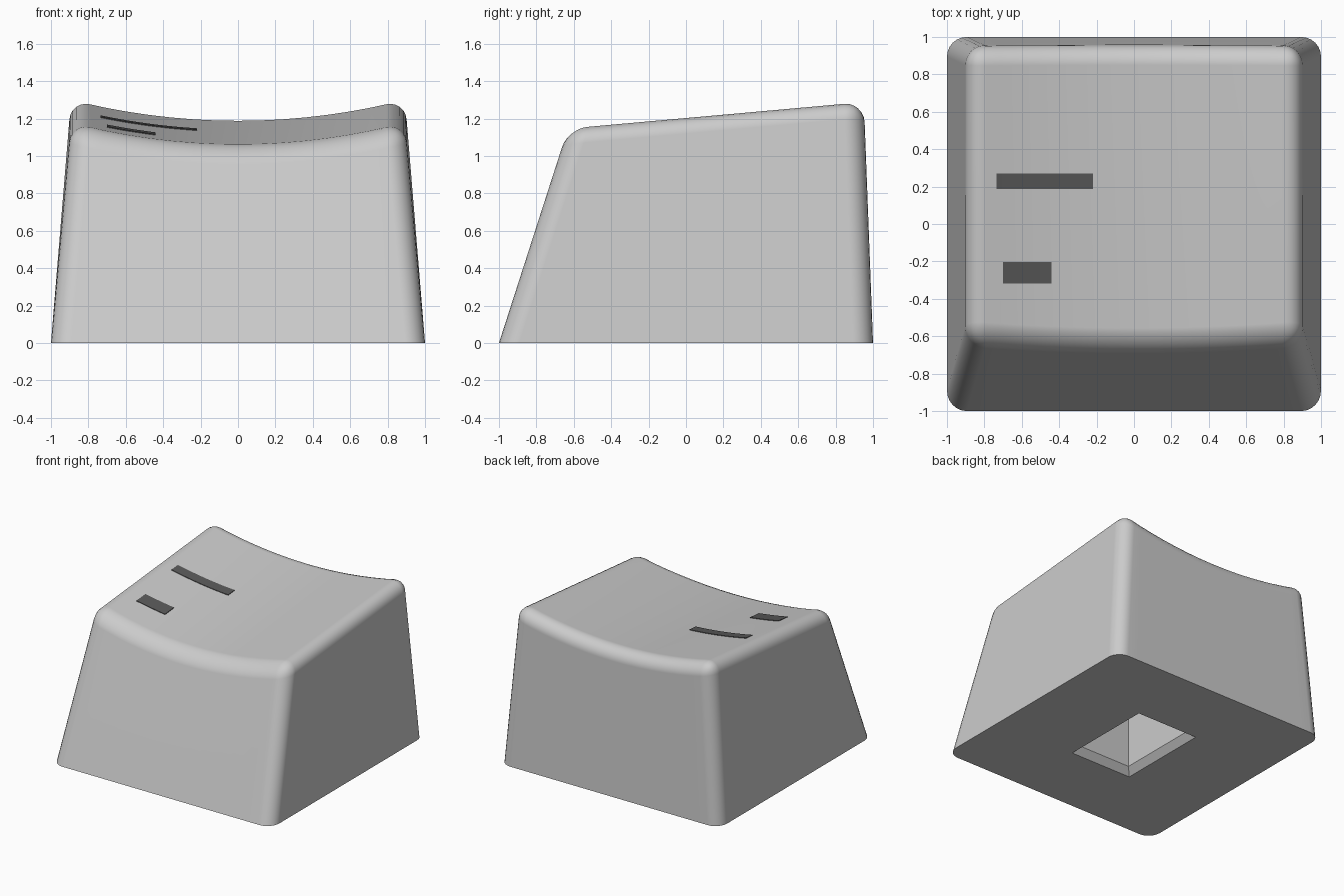
import bpy, bmesh

cube = bpy.data.objects.get("Cube")
if cube:
    bpy.data.objects.remove(cube, do_unlink=True)


def material(name, rgb):
    m = bpy.data.materials.new(name)
    m.use_nodes = True
    m.diffuse_color = (*rgb, 1)
    bsdf = next(n for n in m.node_tree.nodes if n.type == 'BSDF_PRINCIPLED')
    bsdf.inputs["Base Color"].default_value = (*rgb, 1)
    return m


light_grey = material("light_grey", (0.6, 0.6, 0.6))
dark_grey = material("dark_grey", (0.1, 0.1, 0.1))

# Shape of the key: tilted top with a cylindrical dish, sloping walls
TILT, DISH, TOP_HALF = 0.089, 0.14, 0.893
FRONT_SLOPE, BACK_SLOPE = 0.322, 0.038


def dish_base(x):
    return 1.185 - TILT * 0.82 + DISH * x * x


def top_z(x, y):
    return dish_base(x) + TILT * y


def finish(bm, name, mat):
    bmesh.ops.recalc_face_normals(bm, faces=bm.faces[:])
    me = bpy.data.meshes.new(name)
    bm.to_mesh(me)
    bm.free()
    ob = bpy.data.objects.new(name, me)
    bpy.context.collection.objects.link(ob)
    me.materials.append(mat)
    bpy.ops.object.select_all(action='DESELECT')
    ob.select_set(True)
    bpy.context.view_layer.objects.active = ob
    bpy.ops.object.shade_smooth_by_angle(angle=0.55)
    return ob


# Key body: strips across x forming front wall, dished top and back wall
bm = bmesh.new()
N = 12
columns = [-1] + [-0.8 + 1.6 * i / N for i in range(N + 1)] + [1]
front_low, front_top, back_top, back_low = rows = [[], [], [], []]
for t in columns:
    x = t * TOP_HALF
    base = dish_base(x)
    zf = (base - TILT) / (1 - TILT * FRONT_SLOPE)
    zb = (base + TILT) / (1 + TILT * BACK_SLOPE)
    for row, co in zip(rows, [(t, -1, 0), (x, -1 + FRONT_SLOPE * zf, zf),
                              (x, 1 - BACK_SLOPE * zb, zb), (t, 1, 0)]):
        row.append(bm.verts.new(co))
for a, b in zip(rows, rows[1:]):
    for i in range(len(columns) - 1):
        bm.faces.new((a[i], a[i + 1], b[i + 1], b[i]))
for end in (0, -1):
    bm.faces.new([row[end] for row in rows])
bottom = bm.faces.new(front_low + back_low[::-1])
bmesh.ops.recalc_face_normals(bm, faces=bm.faces[:])

# Round the top rim and the four corner edges
pairs = []
for row in (front_top, back_top):
    pairs += list(zip(row, row[1:]))
for end in (0, -1):
    pairs += [(a[end], b[end]) for a, b in zip(rows, rows[1:])]
rim = [bm.edges.get(p) for p in pairs]
bmesh.ops.bevel(bm, geom=rim, offset=0.105, offset_type='OFFSET', segments=6,
                profile=0.5, affect='EDGES', clamp_overlap=False)

# Open the underside and fit a rectangular pocket with a chamfered mouth
under = [f for f in bm.faces if all(abs(v.co.z) < 1e-4 for v in f.verts)]
bmesh.ops.delete(bm, geom=under, context='FACES_ONLY')
outline = [e for e in bm.edges if e.is_boundary]
rings = []
for hx, hy, z in ((0.28, 0.39, 0), (0.235, 0.345, 0.055), (0.235, 0.345, 0.7)):
    rings.append([bm.verts.new((sx * hx, sy * hy, z))
                  for sx, sy in ((-1, -1), (1, -1), (1, 1), (-1, 1))])
for a, b in zip(rings, rings[1:]):
    for i in range(4):
        j = (i + 1) % 4
        bm.faces.new((a[i], a[j], b[j], b[i]))
bm.faces.new(rings[-1])
mouth = [bm.edges.get((rings[0][i], rings[0][(i + 1) % 4])) for i in range(4)]
bmesh.ops.triangle_fill(bm, use_beauty=True, use_dissolve=False,
                        edges=outline + mouth)
body = finish(bm, "key_body", light_grey)
wn = body.modifiers.new("weighted_normals", 'WEIGHTED_NORMAL')
wn.keep_sharp = True


# Thin dark bars that follow the dish
def bar(name, x0, x1, y0, y1, n=10):
    bm = bmesh.new()
    loops = []
    for i in range(n + 1):
        x = x0 + (x1 - x0) * i / n
        loops.append([bm.verts.new((x, y, top_z(x, y) + h)) for y, h in
                      ((y0, -0.003), (y1, -0.003), (y1, 0.005), (y0, 0.005))])
    for a, b in zip(loops, loops[1:]):
        for k in range(4):
            m = (k + 1) % 4
            bm.faces.new((a[k], a[m], b[m], b[k]))
    bm.faces.new(loops[0])
    bm.faces.new(loops[-1])
    return finish(bm, name, dark_grey)


bar("upper_bar", -0.735, -0.22, 0.187, 0.27)
bar("lower_bar", -0.70, -0.44, -0.318, -0.202)
